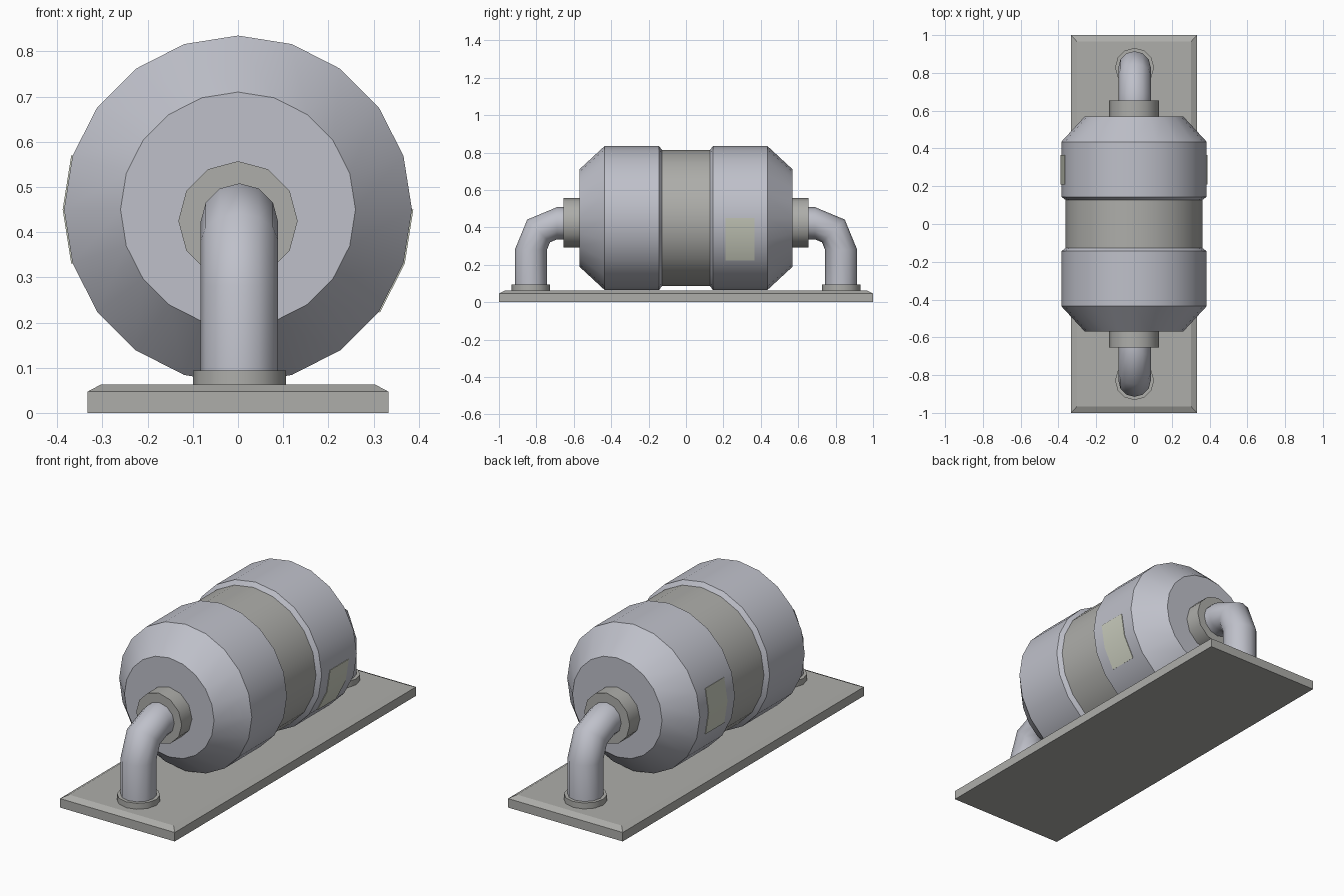
import bpy, bmesh, math
from mathutils import Vector

if "Cube" in bpy.data.objects:
    bpy.data.objects.remove(bpy.data.objects["Cube"])


def material(name, rgb):
    m = bpy.data.materials.new(name)
    m.diffuse_color = (*rgb, 1)
    m.use_nodes = True
    m.node_tree.nodes["Principled BSDF"].inputs["Base Color"].default_value = m.diffuse_color
    return m


STEEL = material("blue_grey_steel", (0.52, 0.53, 0.59))
DARK = material("warm_grey_metal", (0.42, 0.42, 0.40))
LABEL = material("pale_label", (0.62, 0.64, 0.54))


def loft(name, rings, mat, caps=True, angle=32):
    """Skin a list of equal-length point rings."""
    bm = bmesh.new()
    vs = [[bm.verts.new(p) for p in r] for r in rings]
    n = len(vs[0])
    for a, b in zip(vs, vs[1:]):
        for i in range(n):
            j = (i + 1) % n
            bm.faces.new((a[i], a[j], b[j], b[i]))
    if caps:
        bm.faces.new(vs[0])
        bm.faces.new(vs[-1])
    bmesh.ops.recalc_face_normals(bm, faces=bm.faces)
    me = bpy.data.meshes.new(name)
    bm.to_mesh(me)
    bm.free()
    ob = bpy.data.objects.new(name, me)
    bpy.context.collection.objects.link(ob)
    me.materials.append(mat)
    bpy.ops.object.select_all(action='DESELECT')
    bpy.context.view_layer.objects.active = ob
    ob.select_set(True)
    bpy.ops.object.shade_smooth_by_angle(angle=math.radians(angle))
    return ob


def ring(centre, r, n, u, v):
    c, u, v = Vector(centre), Vector(u), Vector(v)
    return [c + r * (math.cos(t) * u + math.sin(t) * v)
            for t in (2 * math.pi * i / n for i in range(n))]


X, Y, Z = (1, 0, 0), (0, 1, 0), (0, 0, 1)
AXIS = 0.45      # height of the tank axis
R = 0.385        # tank radius
PX = 0.003       # pipe centre in x

# Base plate with chamfered top edge
loft("base_plate", [[(sx * w, sy * l, z) for sx, sy in ((-1, -1), (1, -1), (1, 1), (-1, 1))]
                    for w, l, z in ((0.333, 1, 0), (0.333, 1, 0.047), (0.303, 0.967, 0.063))],
     DARK, angle=20)

# Tank: two chamfered ends with a recessed band between them
profile = [(0.57, 0.26), (0.435, R), (0.144, R), (0.128, 0.363)]
loft("centre_band", [ring((0, y, AXIS), 0.363, 20, X, Z) for y in (-0.128, 0.128)], DARK, False)

for s, side in ((-1, "front"), (1, "back")):
    loft(side + "_tank_half", [ring((0, s * y, AXIS), r, 20, X, Z) for y, r in profile], STEEL)
    # Collar where the pipe enters the tank
    loft(side + "_collar", [ring((0, s * y, 0.425), 0.132, 12, X, Z) for y in (0.56, 0.655)], DARK)
    # Elbow pipe: straight, two-step bend, straight
    path = [(0.64, 0.422, 90)]
    path += [(0.69 + 0.139 * math.cos(math.radians(a)), 0.281 + 0.141 * math.sin(math.radians(a)), a)
             for a in (90, 45, 0)]
    path += [(0.829, 0.063, 0)]
    rings = [ring((PX, s * y, z), 0.086, 12, X,
                  (0, s * math.cos(math.radians(a)), math.sin(math.radians(a)))) for y, z, a in path]
    loft(side + "_elbow_pipe", rings, STEEL, angle=60)
    # Foot flange of the pipe
    loft(side + "_pipe_flange", [ring((PX, s * 0.829, z), 0.103, 12, X, Y) for z in (0.06, 0.094)], DARK)

# Labels wrapped over two facets on each side of the tank
for name, angles in (("right_label", (-36, -18, 0)), ("left_label", (162, 180, 198))):
    def arc(r, y):
        return [(r * math.cos(math.radians(a)), y, AXIS + r * math.sin(math.radians(a))) for a in angles]
    loft(name, [arc(r, y) + arc(R - 0.004, y)[::-1] for r, y in ((R + 0.003, 0.21), (R + 0.003, 0.365))],
         LABEL)
